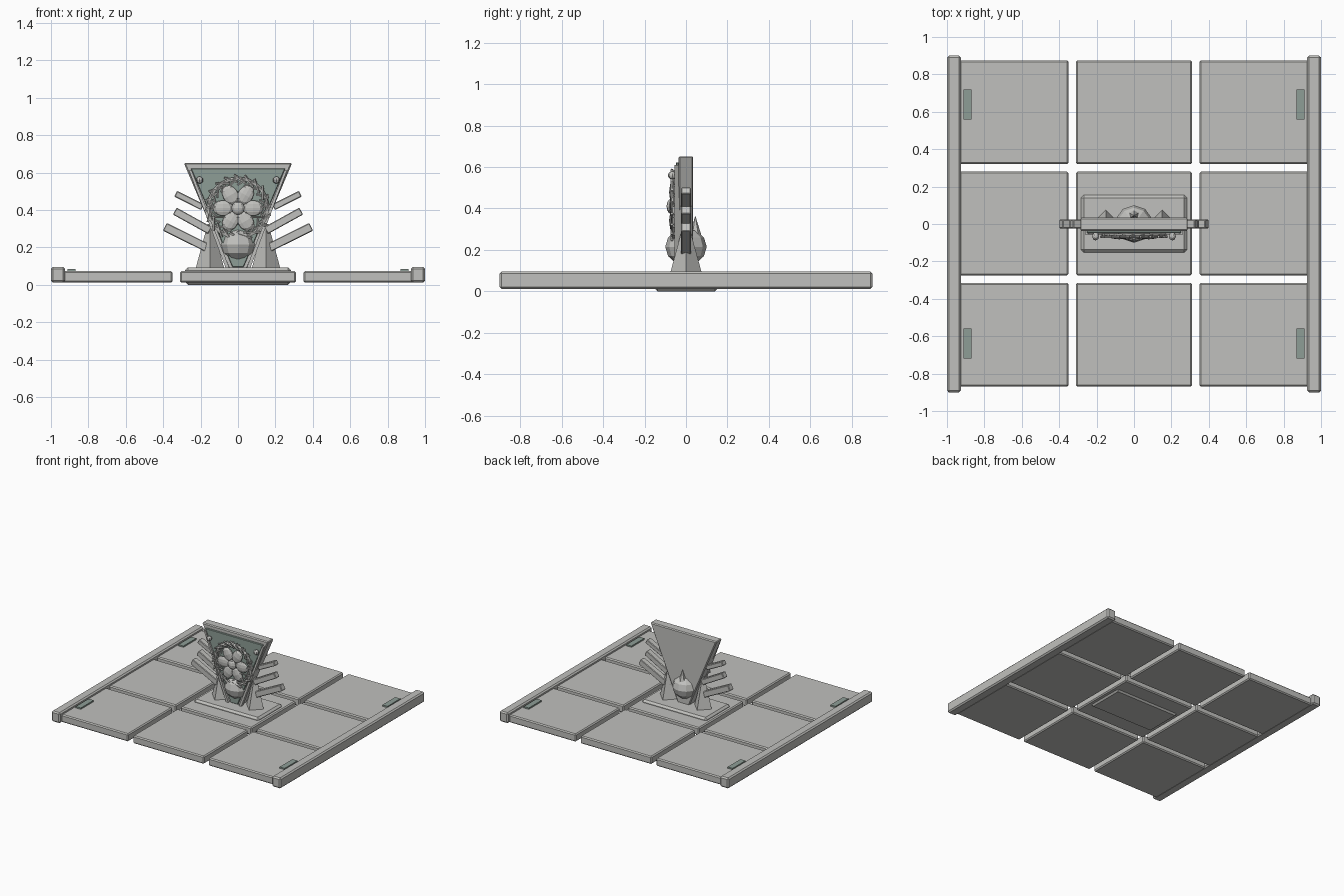
import bpy, bmesh, math, random
from mathutils import Vector, Matrix

if "Cube" in bpy.data.objects:
    bpy.data.objects.remove(bpy.data.objects["Cube"])

random.seed(4)


def material(name, rgb):
    m = bpy.data.materials.new(name)
    m.diffuse_color = (*rgb, 1)
    m.use_nodes = True
    m.node_tree.nodes["Principled BSDF"].inputs["Base Color"].default_value = m.diffuse_color
    return m


STONE = material("stone grey", (0.53, 0.53, 0.51))
GREEN = material("muted green", (0.27, 0.34, 0.305))


def finish(name, bm, mat, bevel=0.0):
    bmesh.ops.recalc_face_normals(bm, faces=bm.faces)
    me = bpy.data.meshes.new(name)
    bm.to_mesh(me)
    bm.free()
    me.materials.append(mat)
    ob = bpy.data.objects.new(name, me)
    bpy.context.collection.objects.link(ob)
    if bevel:
        mod = ob.modifiers.new("edge bevel", 'BEVEL')
        mod.width, mod.segments = bevel, 1
    return ob


def box(name, lo, hi, mat=STONE, bevel=0.0):
    lo, hi = Vector(lo), Vector(hi)
    bm = bmesh.new()
    bmesh.ops.create_cube(bm, size=1, matrix=Matrix.Translation((lo + hi) / 2)
                          @ Matrix.Diagonal((*(hi - lo), 1)))
    return finish(name, bm, mat, bevel)


def prism(name, pts, y0, y1, mat, bevel=0.0):
    """Extrude an x/z outline along y."""
    bm = bmesh.new()
    f = bm.faces.new([bm.verts.new((x, y0, z)) for x, z in pts])
    ext = bmesh.ops.extrude_face_region(bm, geom=[f])
    bmesh.ops.translate(bm, vec=(0, y1 - y0, 0),
                        verts=[v for v in ext["geom"] if isinstance(v, bmesh.types.BMVert)])
    return finish(name, bm, mat, bevel)


def ball(bm, centre, scale, u=8, v=6, turn=Matrix()):
    bmesh.ops.create_uvsphere(bm, u_segments=u, v_segments=v, radius=1,
                              matrix=Matrix.Translation(centre) @ turn @ Matrix.Diagonal((*scale, 1)))


def rod(bm, a, b, r, sides=5):
    a, b = Vector(a), Vector(b)
    d = b - a
    bmesh.ops.create_cone(bm, cap_ends=True, segments=sides, radius1=r, radius2=r, depth=d.length,
                          matrix=Matrix.Translation((a + b) / 2) @ d.to_track_quat('Z', 'Y').to_matrix().to_4x4())


# Floor: three by three slabs
for x0, x1 in ((-0.94, -0.35), (-0.31, 0.31), (0.35, 0.94)):
    for y0, y1 in ((-0.87, -0.315), (-0.275, 0.28), (0.32, 0.875)):
        box("floor_slab", (x0, y0, 0.012), (x1, y1, 0.073), STONE, 0.008)

# Side rails and green markers
for s in (-1, 1):
    xa, xb = sorted((s * 0.925, s * 1.0))
    box("side_rail", (xa, -0.9, 0.012), (xb, 0.9, 0.095), STONE, 0.01)
    xa, xb = sorted((s * 0.868, s * 0.912))
    for y in (-0.64, 0.64):
        box("green_marker", (xa, y - 0.08, 0.07), (xb, y + 0.08, 0.084), GREEN)

# Plinth through the centre slab
box("plinth", (-0.283, -0.152, 0.0), (0.283, 0.155, 0.092), STONE, 0.015)

# Tapered shield with green face panel
prism("shield_body", [(-0.05, 0.085), (0.05, 0.085), (0.29, 0.652), (-0.29, 0.652)],
      -0.037, 0.035, STONE, 0.007)
prism("shield_panel", [(-0.03, 0.095), (0.03, 0.095), (0.252, 0.622), (-0.252, 0.622)],
      -0.049, -0.03, GREEN, 0.003)

# Raised strips along the panel sides
for s in (-1, 1):
    prism("shield_strip", [(s * 0.046, 0.09), (s * 0.066, 0.09), (s * 0.262, 0.61), (s * 0.247, 0.61)],
          -0.055, -0.03, STONE)

# Angled bars, buttresses and bolts on both sides
bars = (((0.19, 0.415), (0.333, 0.487), 0.034),
        ((0.15, 0.29), (0.338, 0.394), 0.042),
        ((0.13, 0.18), (0.391, 0.31), 0.046))
for s in (-1, 1):
    for a, b, w in bars:
        a, b = Vector(a), Vector(b)
        n = Vector((-(b - a).y, (b - a).x)).normalized() * w / 2
        prism("angled_bar", [(s * p.x, p.y) for p in (a - n, b - n, b + n, a + n)],
              -0.023, 0.023, STONE, 0.004)
    bm = bmesh.new()
    bmesh.ops.create_cone(bm, cap_ends=True, segments=4, radius1=0.077, radius2=0.012, depth=0.24,
                          matrix=Matrix.Translation((s * 0.15, 0, 0.205)))
    # turn the corners onto the axes
    if abs(abs(bm.verts[:][0].co.y) - 0.0) > 0.03 and abs(bm.verts[:][0].co.x - s * 0.15) > 0.03:
        bmesh.ops.rotate(bm, cent=(s * 0.15, 0, 0), verts=bm.verts,
                         matrix=Matrix.Rotation(math.pi / 4, 3, 'Z'))
    finish("buttress", bm, STONE)
    bm = bmesh.new()
    ball(bm, (s * 0.205, -0.066, 0.56), (0.019, 0.022, 0.019))
    finish("bolt", bm, STONE)

# Orb set through the shield, with a small finial
bm = bmesh.new()
ball(bm, (0, 0, 0.215), (0.1, 0.1, 0.09), 10, 6)
bmesh.ops.create_cone(bm, cap_ends=True, segments=6, radius1=0.028, radius2=0, depth=0.09,
                      matrix=Matrix.Translation((0, 0.045, 0.32)))
finish("orb", bm, STONE)

# Wreath: ring with crossing twigs
C = Vector((0, -0.06, 0.41))


def polar(a, r, y=0.0):
    return C + Vector((r * math.cos(a), y, r * math.sin(a)))


bm = bmesh.new()
N = 20
for i in range(N):
    a, b = math.tau * i / N, math.tau * (i + 1) / N
    rod(bm, polar(a, 0.158), polar(b, 0.158), 0.010)
    rod(bm, polar(a, 0.138, -0.008), polar(b + 0.12, 0.178, -0.008), 0.007)
    rod(bm, polar(a, 0.172, 0.004), polar(b + random.uniform(0, 0.2), 0.122, 0.004), 0.006)
for z, w in ((-0.05, 0.15), (0.005, 0.16)):
    rod(bm, C + Vector((-w, -0.01, z)), C + Vector((w, -0.01, z)), 0.005)
finish("wreath", bm, STONE)

# Six-petal flower and its centre
bm = bmesh.new()
for i in range(6):
    a = math.pi / 3 * i
    ball(bm, polar(a, 0.08, -0.006), (0.055, 0.016, 0.042), 8, 6, Matrix.Rotation(-a, 4, 'Y'))
ball(bm, C + Vector((0, -0.012, 0)), (0.036, 0.022, 0.036), 10, 6)
finish("flower", bm, STONE)
